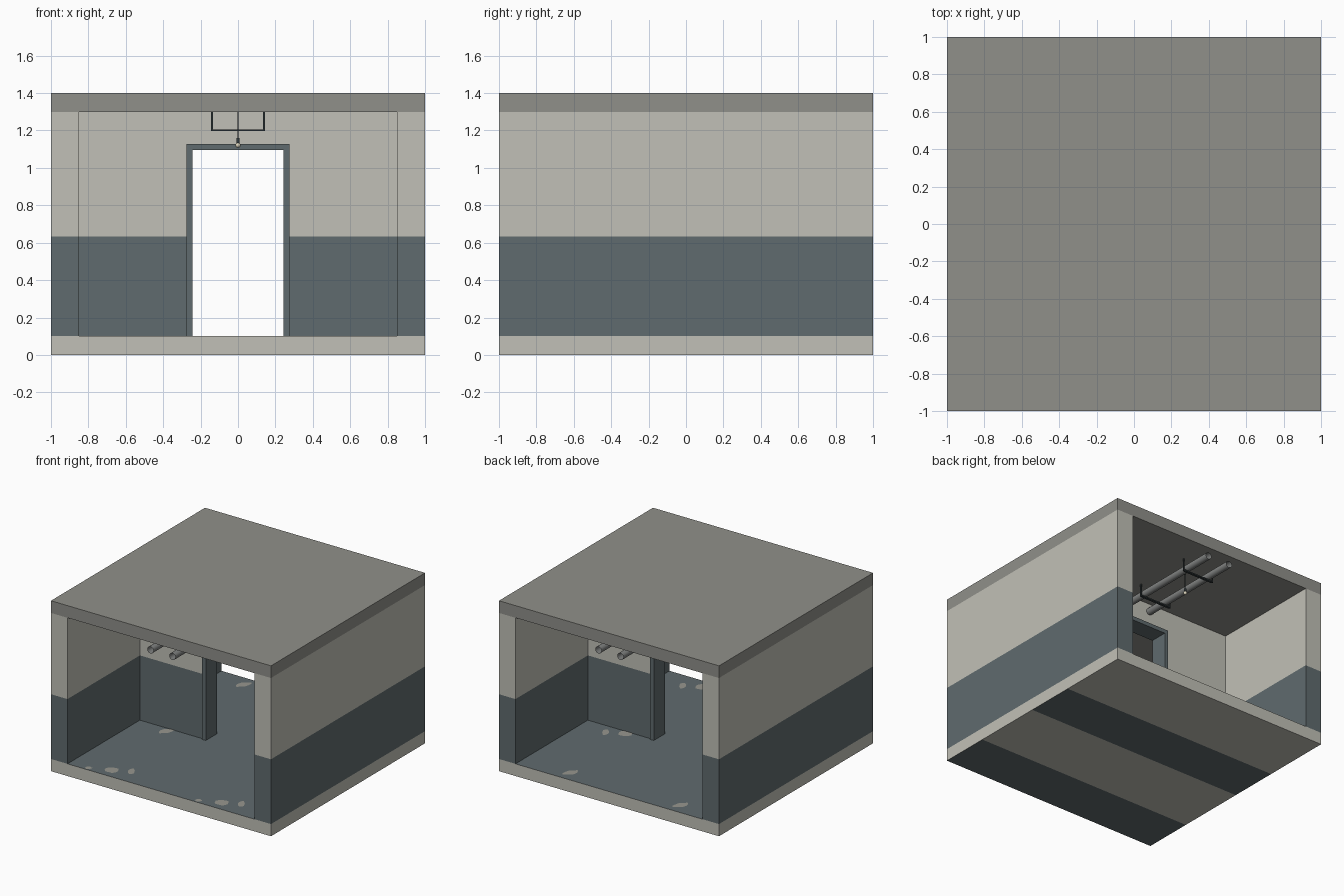
import bpy, bmesh, math, random
from mathutils import Vector, Matrix

if "Cube" in bpy.data.objects:
    bpy.data.objects.remove(bpy.data.objects["Cube"])
random.seed(4)


def material(name, rgb):
    """Flat material from 0-255 sRGB values, stored as linear."""
    lin = [(c / 255 / 12.92) if c < 11 else ((c / 255 + 0.055) / 1.055) ** 2.4 for c in rgb]
    m = bpy.data.materials.new(name)
    m.use_nodes = True
    m.diffuse_color = (*lin, 1)
    m.node_tree.nodes["Principled BSDF"].inputs["Base Color"].default_value = (*lin, 1)
    return m


PLASTER = material("beige plaster", (193, 192, 183))
PAINT = material("blue grey paint", (96, 107, 110))
CONCRETE = material("grey concrete", (144, 144, 138))
WORN = material("worn floor", (152, 151, 143))
STEEL = material("pipe steel", (128, 130, 129))
IRON = material("dark iron", (52, 60, 62))
GLASS = material("bulb glass", (222, 214, 190))


def finish(name, bm, *mats):
    me = bpy.data.meshes.new(name)
    bm.to_mesh(me)
    bm.free()
    for m in mats:
        me.materials.append(m)
    ob = bpy.data.objects.new(name, me)
    bpy.context.collection.objects.link(ob)
    return ob


def add_box(bm, lo, hi):
    lo, hi = Vector(lo), Vector(hi)
    mat = Matrix.Translation((lo + hi) / 2) @ Matrix.Diagonal((*(hi - lo), 1))
    bmesh.ops.create_cube(bm, size=1, matrix=mat)


def cut(bm, co, no):
    bmesh.ops.bisect_plane(bm, geom=bm.verts[:] + bm.edges[:] + bm.faces[:],
                           plane_co=co, plane_no=no)


def boxes(name, mat, *pairs):
    bm = bmesh.new()
    for lo, hi in pairs:
        add_box(bm, lo, hi)
    return finish(name, bm, mat)


def painted_wall(name, *pairs):
    """Wall boxes with a painted lower part."""
    bm = bmesh.new()
    for lo, hi in pairs:
        add_box(bm, lo, hi)
    cut(bm, (0, 0, PAINT_Z), (0, 0, 1))
    for f in bm.faces:
        f.material_index = int(f.calc_center_median().z < PAINT_Z)
    return finish(name, bm, PLASTER, PAINT)


def rod(name, mat, radius, start, end, sides=16, caps=True):
    start, end = Vector(start), Vector(end)
    d = end - start
    bm = bmesh.new()
    bmesh.ops.create_cone(bm, cap_ends=caps, segments=sides, radius1=radius, radius2=radius,
                          depth=d.length, matrix=Matrix.Translation((start + end) / 2)
                          @ d.to_track_quat("Z", "Y").to_matrix().to_4x4())
    for f in bm.faces:
        f.smooth = len(f.verts) == 4
    return finish(name, bm, mat)


FLOOR, CEIL, PAINT_Z = 0.1, 1.3, 0.632
INNER, DOOR, DOOR_TOP = 0.85, 0.275, 1.128

# Floor slab: painted top, plain sides, banded underside
bm = bmesh.new()
add_box(bm, (-1, -1, 0), (1, 1, FLOOR))
for y in (-0.585, 0, 0.415):
    cut(bm, (0, y, 0), (0, 1, 0))
for f in bm.faces:
    y = f.calc_center_median().y
    banded = f.normal.z < -0.5 and (y < -0.585 or 0 < y < 0.415)
    f.material_index = int(f.normal.z > 0.5 or banded)
finish("floor_slab", bm, PLASTER, PAINT)

# Worn floor patches, repeated on each quarter of the floor
for px, py, rx, ry, turn in ((0.49, 0.10, 0.055, 0.055, 0), (0.62, 0.16, 0.028, 0.05, 0.3),
                             (0.32, 0.03, 0.03, 0.022, 0.5), (0.42, 0.89, 0.035, 0.065, -0.5)):
    shape = [random.uniform(0.75, 1.15) for _ in range(12)]
    for ox in (-1, 0):
        for oy in (-1, 0):
            bm = bmesh.new()
            rot = Matrix.Rotation(turn, 3, "Z")
            ring = [bm.verts.new(rot @ Vector((rx * r * math.cos(i * math.tau / 12),
                                               ry * r * math.sin(i * math.tau / 12), 0))
                                 + Vector((px + ox, py + oy, FLOOR + 0.002)))
                    for i, r in enumerate(shape)]
            bm.faces.new(ring)
            finish("worn_patch", bm, WORN)

# Roof and walls
boxes("roof_slab", CONCRETE, ((-1, -1, CEIL), (1, 1, 1.4)))
painted_wall("left_wall", ((INNER, -1, FLOOR), (1, 1, CEIL)))
painted_wall("right_wall", ((-1, -1, FLOOR), (-INNER, 1, CEIL)))
T = 0.06
painted_wall("partition_wall",
             ((-INNER, -T, FLOOR), (-DOOR, T, CEIL)),
             ((DOOR, -T, FLOOR), (INNER, T, CEIL)),
             ((-DOOR, -T, DOOR_TOP), (DOOR, T, CEIL)))

# Door frame
D, W = 0.073, 0.033
boxes("door_frame", PAINT,
      ((-DOOR, -D, FLOOR), (-DOOR + W, D, DOOR_TOP)),
      ((DOOR - W, -D, FLOOR), (DOOR, D, DOOR_TOP)),
      ((-DOOR + W, -D, DOOR_TOP - W), (DOOR - W, D, DOOR_TOP)))

# Open ceiling pipes
for x in (-0.1, 0.1):
    rod("ceiling_pipe", STEEL, 0.028, (x, -0.995, 1.234), (x, 0.995, 1.234), 20, False)

# Pipe hangers
H, B = 0.14, 0.005
for y in (-0.75, -0.25, 0.25, 0.75):
    boxes("pipe_hanger", IRON,
          ((-H - B, y - B, 1.196), (-H + B, y + B, CEIL)),
          ((H - B, y - B, 1.196), (H + B, y + B, CEIL)),
          ((-H + B, y - 0.01, 1.196), (H - B, y + 0.01, 1.206)))

# Hanging bulbs
for y in (-0.6, 0.6):
    rod("lamp_cord", IRON, 0.004, (0, y, 1.155), (0, y, CEIL), 8)
    rod("lamp_socket", IRON, 0.009, (0, y, 1.13), (0, y, 1.16), 12)
    bm = bmesh.new()
    bmesh.ops.create_uvsphere(bm, u_segments=16, v_segments=10, radius=0.014,
                              matrix=Matrix.Translation((0, y, 1.122)))
    for f in bm.faces:
        f.smooth = True
    finish("lamp_bulb", bm, GLASS)
